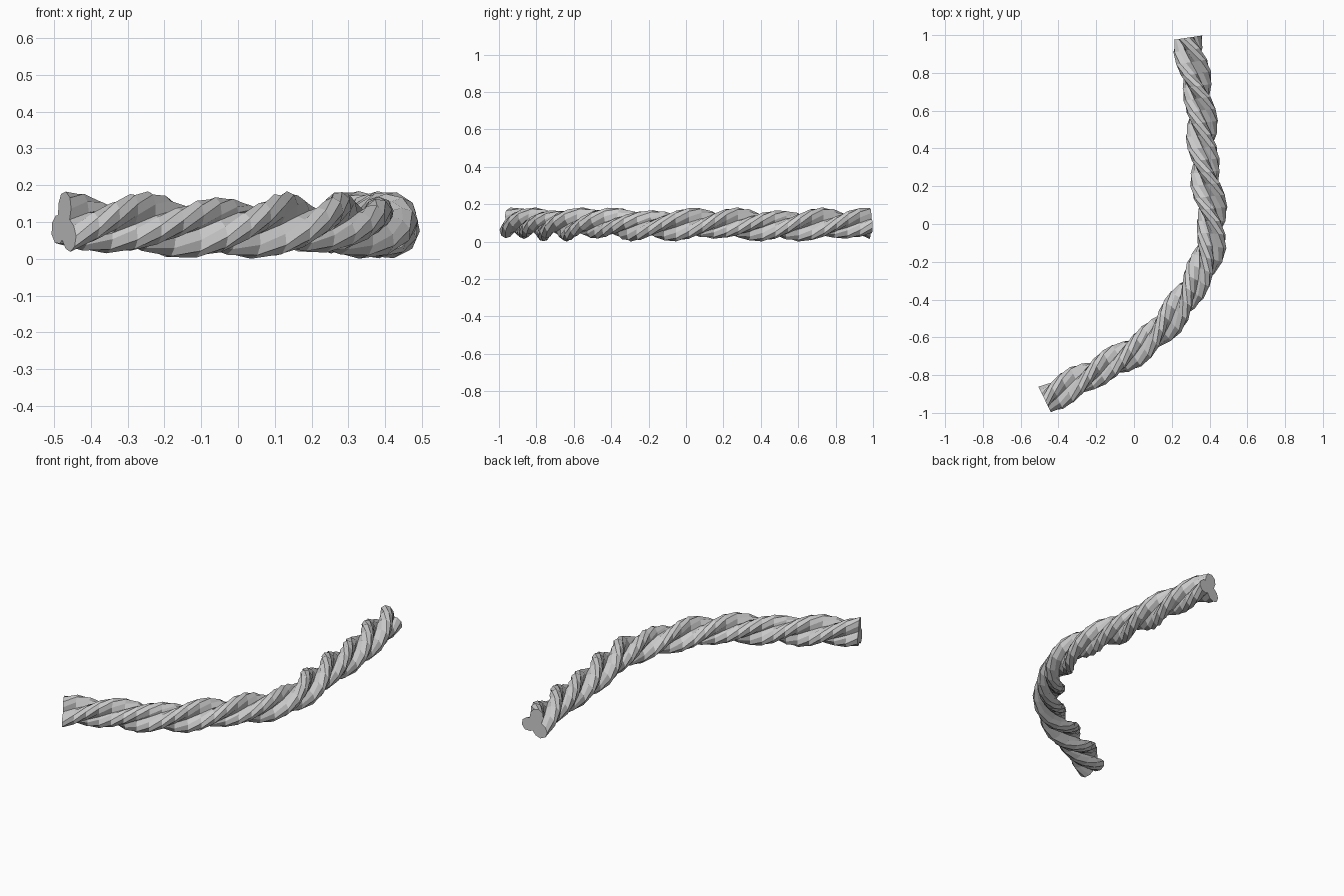
import bpy, bmesh
from math import sin, cos, pi, radians
from mathutils import Vector

if "Cube" in bpy.data.objects:
    bpy.data.objects.remove(bpy.data.objects["Cube"])

# Centre line of the rope, seen from above
PATH = [(-.475, -.925), (-.2, -.79), (0, -.67), (.16, -.535), (.29, -.375),
        (.38, -.2), (.408, 0), (.39, .2), (.352, .56), (.288, .987)]
HEIGHT = .096
PITCH = .69
SEGMENTS = 36
LOBE_R = .04
# Three strands: start angle in degrees and distance from the centre line
STRANDS = [(-40, .052), (80, .052), (200, .037)]


def spline(points, steps=20):
    """Catmull-Rom curve through the points."""
    p = [Vector((x, y, HEIGHT)) for x, y in points]
    p = [2 * p[0] - p[1]] + p + [2 * p[-1] - p[-2]]
    out = []
    for a, b, c, d in zip(p, p[1:], p[2:], p[3:]):
        for i in range(steps):
            t = i / steps
            out.append(.5 * (2 * b + (c - a) * t + (2 * a - 5 * b + 4 * c - d) * t**2
                             + (3 * b - a - 3 * c + d) * t**3))
    out.append(p[-2])
    return out


def resample(points, count):
    """Evenly spaced points along a polyline, plus its length."""
    dist = [0]
    for a, b in zip(points, points[1:]):
        dist.append(dist[-1] + (b - a).length)
    out, j = [], 0
    for i in range(count + 1):
        s = dist[-1] * i / count
        while j < len(points) - 2 and dist[j + 1] < s:
            j += 1
        f = (s - dist[j]) / (dist[j + 1] - dist[j])
        out.append(points[j].lerp(points[j + 1], f))
    return out, dist[-1]


# Three-lobed cross-section with a groove after each lobe
section = []
for deg, offset in STRANDS:
    a = radians(deg)
    for k in range(5):
        b = a - pi / 2 + k * pi / 4
        section.append((offset * cos(a) + LOBE_R * cos(b), offset * sin(a) + LOBE_R * sin(b)))
    section.append((.042 * cos(a + pi / 3), .042 * sin(a + pi / 3)))

# Sweep the section along the path while twisting it
centres, length = resample(spline(PATH), SEGMENTS)
bm = bmesh.new()
rings = []
for i, c in enumerate(centres):
    t = (centres[min(i + 1, SEGMENTS)] - centres[max(i - 1, 0)]).normalized()
    up = Vector((0, 0, 1))
    right = t.cross(up)
    w = 2 * pi * length * i / SEGMENTS / PITCH
    rings.append([bm.verts.new(c + right * (u * cos(w) - v * sin(w)) + up * (u * sin(w) + v * cos(w)))
                  for u, v in section])
n = len(section)
for r0, r1 in zip(rings, rings[1:]):
    for k in range(n):
        bm.faces.new((r0[k], r0[(k + 1) % n], r1[(k + 1) % n], r1[k]))
# End caps
bm.faces.new(rings[0])
bm.faces.new(rings[-1])
bmesh.ops.recalc_face_normals(bm, faces=bm.faces)

# Rest the rope on the ground
low = min(v.co.z for v in bm.verts)
bmesh.ops.translate(bm, verts=bm.verts, vec=(0, 0, -low))

mesh = bpy.data.meshes.new("twisted_rope")
bm.to_mesh(mesh)
bm.free()
bpy.context.collection.objects.link(bpy.data.objects.new("twisted_rope", mesh))
